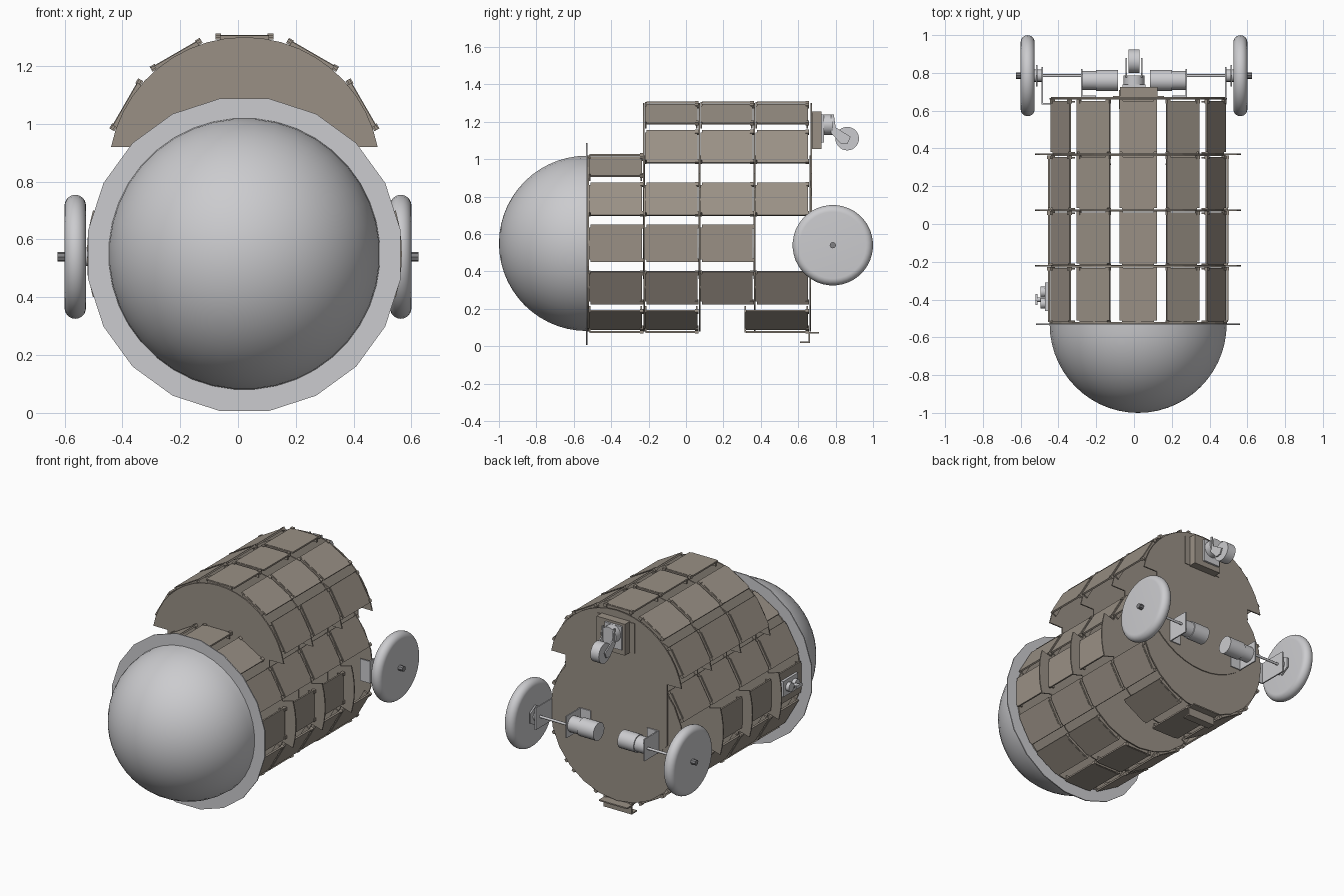
import bpy, bmesh, math
from mathutils import Matrix, Vector

if "Cube" in bpy.data.objects:
    bpy.data.objects.remove(bpy.data.objects["Cube"])

X0, ZL, ZU, R = 0.022, 0.55, 0.83, 0.47   # body axis, lower and upper drum centres, drum radius


def material(name, col):
    m = bpy.data.materials.new(name)
    m.diffuse_color = (*col, 1)
    m.use_nodes = True
    m.node_tree.nodes["Principled BSDF"].inputs["Base Color"].default_value = m.diffuse_color
    return m


BROWN = material("warm grey panel", (0.32, 0.28, 0.235))
GREY = material("light grey", (0.60, 0.60, 0.62))
DARK = material("dark steel", (0.22, 0.22, 0.23))


def finish(name, bm, mat, smooth=False):
    bmesh.ops.recalc_face_normals(bm, faces=bm.faces)
    me = bpy.data.meshes.new(name)
    bm.to_mesh(me)
    bm.free()
    me.materials.append(mat)
    ob = bpy.data.objects.new(name, me)
    bpy.context.collection.objects.link(ob)
    if smooth:
        bpy.ops.object.select_all(action='DESELECT')
        ob.select_set(True)
        bpy.context.view_layer.objects.active = ob
        bpy.ops.object.shade_smooth_by_angle(angle=math.radians(35))
    return ob


def add_box(bm, lo, hi, mat=Matrix()):
    c = [(a + b) / 2 for a, b in zip(lo, hi)]
    s = [b - a for a, b in zip(lo, hi)]
    bmesh.ops.create_cube(bm, size=1, matrix=mat @ Matrix.Translation(c) @ Matrix.Diagonal((*s, 1)))


def box(name, lo, hi, mat):
    bm = bmesh.new()
    add_box(bm, lo, hi)
    return finish(name, bm, mat)


def cyl(name, p, q, r, mat, n=24, r2=None):
    p, q = Vector(p), Vector(q)
    bm = bmesh.new()
    rot = (q - p).to_track_quat('Z', 'Y').to_matrix().to_4x4()
    bmesh.ops.create_cone(bm, cap_ends=True, segments=n, radius1=r, radius2=r if r2 is None else r2,
                          depth=(q - p).length, matrix=Matrix.Translation((p + q) / 2) @ rot)
    return finish(name, bm, mat, True)


def plate(name, pts, y, t, mat):
    """Flat outline in x/z, extruded along y."""
    bm = bmesh.new()
    f = bm.faces.new([bm.verts.new((x, y - t / 2, z)) for x, z in pts])
    ext = bmesh.ops.extrude_face_region(bm, geom=[f])
    bmesh.ops.translate(bm, vec=(0, t, 0), verts=[v for v in ext['geom'] if isinstance(v, bmesh.types.BMVert)])
    return finish(name, bm, mat)


def arc(cz, r, a0, a1, n):
    return [(X0 + r * math.cos(math.radians(a0 + (a1 - a0) * i / n)),
             cz + r * math.sin(math.radians(a0 + (a1 - a0) * i / n))) for i in range(n + 1)]


def lathe(name, profile, axis, centre, n, mat, close=False):
    """Revolve (radius, offset) points round an x or y axis."""
    bm = bmesh.new()
    rings = []
    for i in range(n):
        a = 2 * math.pi * (i + 0.5) / n
        ring = []
        for r, o in profile:
            u, v = r * math.cos(a), r * math.sin(a)
            ring.append(bm.verts.new(Vector(centre) + Vector((o, u, v) if axis == 'x' else (u, o, v))))
        rings.append(ring)
    m = len(profile)
    for i in range(n):
        A, B = rings[i], rings[(i + 1) % n]
        for j in range(m if close else m - 1):
            k = (j + 1) % m
            bm.faces.new((A[j], A[k], B[k], B[j]))
    bmesh.ops.remove_doubles(bm, verts=bm.verts, dist=1e-5)
    return finish(name, bm, mat, True)


# Nose dome and its mounting flange
lathe("nose_dome", [(R * math.sin(math.pi / 2 * i / 14), -R * math.cos(math.pi / 2 * i / 14)) for i in range(15)],
      'y', (X0, -0.53, ZL), 40, GREY)
lathe("nose_flange", [(0.462, -0.004), (0.547, -0.004), (0.547, 0.003), (0.462, 0.003)],
      'y', (X0, -0.53, ZL - 0.003), 20, GREY, True)

# Bulkheads: lower disc, side ears on the middle ones, upper plate
RIBS = [-0.522, -0.222, 0.073, 0.368, 0.663]
upper = (arc(ZU, R, 11, 169, 20) + [(X0 - 0.45, 0.92), (X0 - 0.36, 0.92)]
         + arc(ZU, R, 220, 320, 12) + [(X0 + 0.36, 0.92), (X0 + 0.45, 0.92)])
for i, y in enumerate(RIBS):
    plate("lower_bulkhead", arc(ZL, R, 0, 345, 23), y, 0.008, BROWN)
    if i > 0:
        plate("upper_bulkhead", upper, y + (0.006 if i == 4 else -0.003), 0.008, BROWN)
    if i in (1, 2, 3):
        for a in (0, 180):
            plate("side_ear", arc(ZL, 0.545, a - 16, a + 16, 6) + arc(ZL, 0.44, a + 16, a - 16, 6),
                  y, 0.008, BROWN)


# Skin panels: flat sheet with folded end lips, set every 30 degrees
def panel(cz, ang, y0, y1):
    bm = bmesh.new()
    m = Matrix.Translation((X0, 0, cz)) @ Matrix.Rotation(-math.radians(ang), 4, 'Y')
    add_box(bm, (0.468, y0 + 0.012, -0.1), (0.478, y1 - 0.020, 0.1), m)
    for ya, yb in ((y0 + 0.004, y0 + 0.012), (y1 - 0.020, y1 - 0.012)):
        add_box(bm, (0.435, ya, -0.085), (0.476, yb, 0.085), m)
    for za in (-0.1, 0.08):
        add_box(bm, (0.462, y1 - 0.025, za), (0.482, y1 - 0.005, za + 0.02), m)
    finish("skin_panel", bm, BROWN)


for s in range(4):
    y0, y1 = RIBS[s], RIBS[s + 1]
    lower = [30, 150, -30, -150]
    if s < 3:
        lower += [0, 180]
    if s == 0:
        lower += [60, 90, 120]
    if s != 2:
        lower += [-60, -90, -120]
    for a in lower:
        panel(ZL, a, y0 - (0.06 if s == 3 and a in (-60, -90, -120) else 0), y1)
    if s > 0:
        for a in (30, 60, 90, 120, 150):
            panel(ZU, a, y0, y1)

# Drive units: motor, bracket, axle, hub and rounded wheel, one per side
AY, AZ = 0.785, 0.54
tyre = [(0.0, -0.030)] + [(0.178 + 0.037 * math.cos(math.radians(t)), 0.037 * math.sin(math.radians(t)))
                         for t in range(-90, 91, 15)] + [(0.0, 0.030)]
for s in (-1, 1):
    lathe("drive_wheel", tyre, 'x', (s * 0.563, AY, AZ), 40, GREY)
    cyl("motor", (s * 0.085, 0.76, AZ), (s * 0.20, 0.76, AZ), 0.056, GREY)
    cyl("gearbox", (s * 0.20, 0.76, AZ), (s * 0.272, 0.76, AZ), 0.050, GREY)
    box("motor_bracket", (s * 0.272, 0.68, AZ - 0.07), (s * 0.28, 0.82, AZ + 0.07), GREY)
    box("motor_bracket_foot", (s * 0.2, 0.672, AZ - 0.07), (s * 0.28, 0.68, AZ + 0.07), GREY)
    cyl("axle", (s * 0.28, AY, AZ), (s * 0.61, AY, AZ), 0.008, GREY, 12)
    cyl("wheel_hub", (s * 0.485, AY, AZ), (s * 0.53, AY, AZ), 0.032, GREY, 16)
    cyl("hub_flange", (s * 0.51, AY, AZ), (s * 0.52, AY, AZ), 0.065, GREY, 6)
    cyl("axle_nut", (s * 0.59, AY, AZ), (s * 0.625, AY, AZ), 0.017, DARK, 8)
    box("axle_support", (s * 0.482, 0.64, AZ - 0.07), (s * 0.490, 0.83, AZ + 0.07), GREY)
    box("axle_support_foot", (s * 0.42, 0.632, AZ - 0.07), (s * 0.490, 0.64, AZ + 0.07), GREY)

# Swivel castor at the upper rear
box("castor_mount", (-0.075, 0.668, 1.055), (0.125, 0.725, 1.255), BROWN)
box("castor_mount_flange", (-0.11, 0.667, 1.06), (0.16, 0.677, 1.25), BROWN)
box("castor_plate", (-0.06, 0.725, 1.09), (0.06, 0.738, 1.24), GREY)
cyl("castor_swivel", (0, 0.738, 1.185), (0, 0.785, 1.185), 0.055, GREY)
for s in (-1, 1):
    bm = bmesh.new()
    vs = [bm.verts.new((s * 0.036, y, z)) for y, z in
          ((0.775, 1.24), (0.79, 1.24), (0.80, 1.17), (0.88, 1.12), (0.865, 1.085), (0.83, 1.08), (0.775, 1.14))]
    f = bm.faces.new(vs)
    e = bmesh.ops.extrude_face_region(bm, geom=[f])
    bmesh.ops.translate(bm, vec=(s * 0.008, 0, 0), verts=[v for v in e['geom'] if isinstance(v, bmesh.types.BMVert)])
    finish("castor_fork", bm, GREY)
cyl("castor_wheel", (-0.03, 0.862, 1.11), (0.03, 0.862, 1.11), 0.063, GREY, 28)

# Stepped hook at the lower rear
box("hook_top", (-0.08, 0.64, 0.068), (0.12, 0.71, 0.076), BROWN)
box("hook_web", (-0.08, 0.655, 0.018), (0.12, 0.663, 0.072), BROWN)
box("hook_foot", (-0.08, 0.61, 0.016), (0.12, 0.663, 0.024), BROWN)

# Small connector on the left flank
box("connector_plate", (-0.472, -0.46, 0.50), (-0.456, -0.31, 0.60), GREY)
for y in (-0.42, -0.36):
    cyl("connector_boss", (-0.472, y, 0.55), (-0.495, y, 0.55), 0.028, GREY, 16)
cyl("connector_tap", (-0.495, -0.40, 0.55), (-0.522, -0.40, 0.55), 0.012, GREY, 12)
box("connector_handle", (-0.522, -0.43, 0.54), (-0.512, -0.37, 0.56), GREY)
